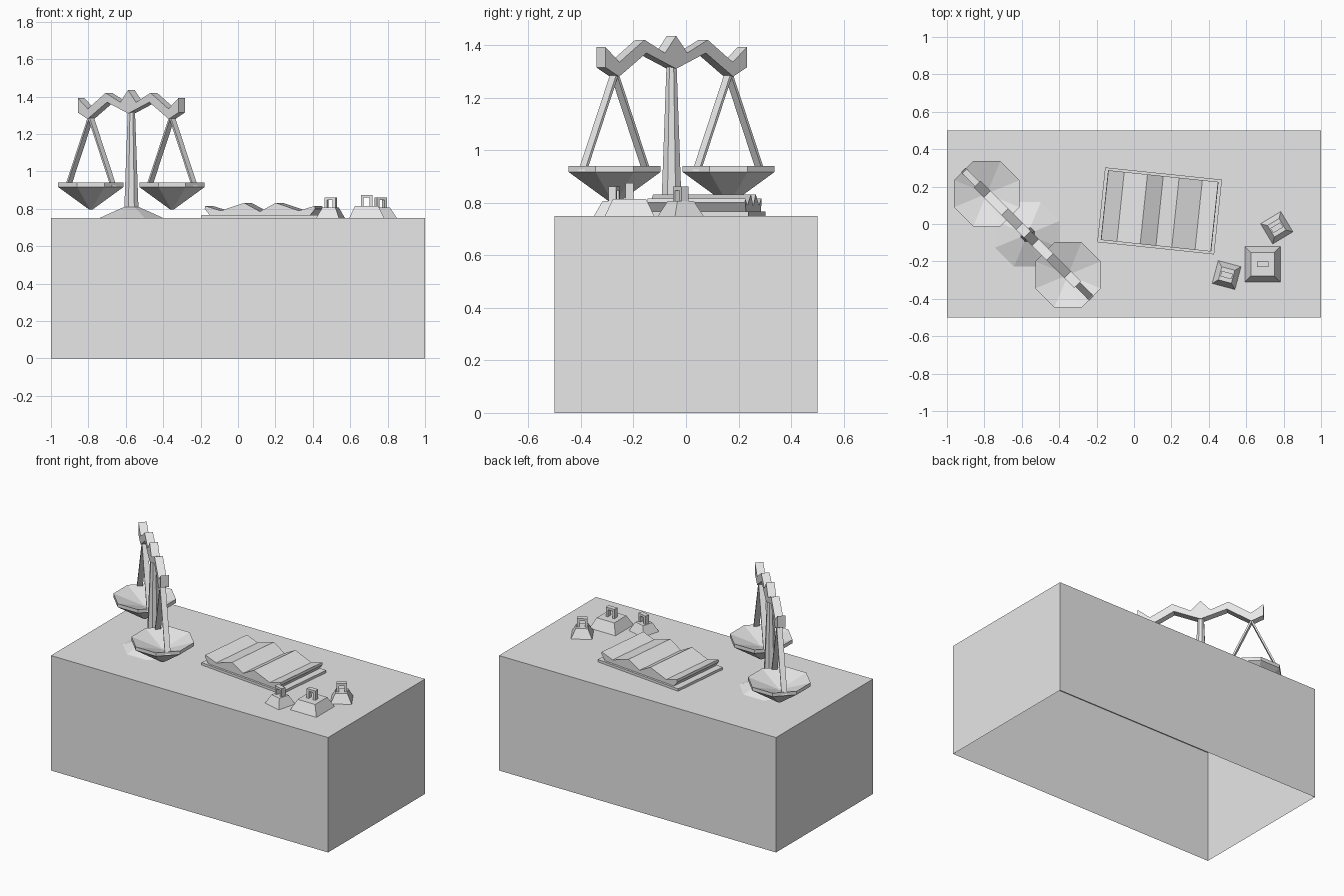
import bpy, bmesh, math
from mathutils import Matrix

if "Cube" in bpy.data.objects:
    bpy.data.objects.remove(bpy.data.objects["Cube"], do_unlink=True)

GREY = (0.8, 0.8, 0.8, 1)
mat = bpy.data.materials.new("plain grey")
mat.use_nodes = True
mat.diffuse_color = GREY
mat.node_tree.nodes["Principled BSDF"].inputs["Base Color"].default_value = GREY


def finish(name, bm, loc=(0, 0, 0), angle=0):
    bmesh.ops.recalc_face_normals(bm, faces=bm.faces)
    bm.transform(Matrix.Translation(loc) @ Matrix.Rotation(math.radians(angle), 4, 'Z'))
    mesh = bpy.data.meshes.new(name)
    bm.to_mesh(mesh)
    bm.free()
    mesh.materials.append(mat)
    obj = bpy.data.objects.new(name, mesh)
    bpy.context.collection.objects.link(obj)
    return obj


def prism(name, profile, depth, loc, angle=0):
    """Extrude an (x, z) outline along y."""
    bm = bmesh.new()
    face = bm.faces.new([bm.verts.new((x, -depth / 2, z)) for x, z in profile])
    out = bmesh.ops.extrude_face_region(bm, geom=[face])
    moved = [v for v in out["geom"] if isinstance(v, bmesh.types.BMVert)]
    bmesh.ops.translate(bm, verts=moved, vec=(0, depth, 0))
    if face.is_valid and not any(len(e.link_faces) == 1 for e in bm.edges):
        return finish(name, bm, loc, angle)
    bmesh.ops.holes_fill(bm, edges=[e for e in bm.edges if e.is_boundary], sides=0)
    return finish(name, bm, loc, angle)


def loft(name, sides, rings, loc, angle=0):
    """Stack of polygon rings (half width, z), capped at both ends."""
    bm = bmesh.new()
    loops = []
    for half, z in rings:
        r = half / math.cos(math.pi / sides)
        turn = [(i + 0.5) * math.tau / sides for i in range(sides)]
        loops.append([bm.verts.new((r * math.cos(t), r * math.sin(t), z)) for t in turn])
    for a, b in zip(loops, loops[1:]):
        for i in range(sides):
            j = (i + 1) % sides
            bm.faces.new((a[i], a[j], b[j], b[i]))
    bm.faces.new(loops[0])
    bm.faces.new(loops[-1])
    return finish(name, bm, loc, angle)


def mirrored(half):
    """Complete a right-hand outline that starts and ends on the axis."""
    return half + [(-x, z) for x, z in reversed(half) if x > 0]


# Counter: box open underneath
TOP = 0.75
bm = bmesh.new()
bmesh.ops.create_cube(bm, size=1)
bmesh.ops.scale(bm, verts=bm.verts, vec=(2, 1, TOP))
under = [f for f in bm.faces if f.normal.z < -0.5]
bmesh.ops.delete(bm, geom=under, context='FACES_ONLY')
finish("counter", bm, (0, 0, TOP / 2))

# Balance scale: foot, post and zigzag beam, set diagonally
CX, CY, ARM = -0.57, -0.055, 0.307
pivot = (CX, CY, 0)
loft("scale_foot", 8, [(0.173, TOP), (0.035, 0.812)], pivot)
loft("scale_post", 8, [(0.038, 0.80), (0.019, 1.33)], pivot)
beam = mirrored([(0, 1.435), (0.06, 1.37), (0.17, 1.42), (0.305, 1.335), (0.38, 1.392),
                 (0.38, 1.315), (ARM, 1.28), (0.16, 1.37), (0, 1.31)])
prism("scale_beam", beam, 0.05, pivot, -45)

# Pans, each hung on two slanted straps
for side, label in ((-1, "back"), (1, "front")):
    offset = side * ARM * math.sqrt(0.5)
    hang = (CX + offset, CY - offset, 0)
    loft(label + "_pan", 8, [(0.01, 0.797), (0.175, 0.917), (0.175, 0.94), (0.01, 0.88)], hang)
    for lean, which in ((-1, "inner"), (1, "outer")):
        foot = lean * side * 0.172
        strap = [(-0.006, 1.29), (0.006, 1.29), (foot + 0.006, 0.92), (foot - 0.006, 0.92)]
        prism(f"{label}_pan_{which}_strap", strap, 0.034, hang, -45)

# Open book: cover and wavy pages
book = (0.137, 0.07, TOP)
prism("book_cover", [(-0.314, 0), (0.314, 0), (0.314, 0.016), (-0.314, 0.016)], 0.402, book, -6)
pages = mirrored([(0, 0.036), (0.085, 0.082), (0.21, 0.04), (0.295, 0.066),
                  (0.297, 0.05), (0.27, 0.016), (0, 0.016)])
prism("book_pages", pages, 0.375, book, -6)

# Weights: tapered blocks with arched handles
weights = [("large", 0.688, -0.215, 0, 0.094, 0.063, 0.064, 0.125),
           ("left", 0.763, -0.02, 31, 0.063, 0.036, 0.057, 0.112),
           ("right", 0.495, -0.273, -15, 0.063, 0.036, 0.057, 0.112)]
for label, x, y, angle, low, high, body, crown in weights:
    loft(label + "_weight", 4, [(low, 0), (high, body)], (x, y, TOP), angle)
    arch = [(-0.031, body - 0.003), (-0.031, crown), (0.031, crown), (0.031, body - 0.003),
            (0.016, body - 0.003), (0.016, crown - 0.015),
            (-0.016, crown - 0.015), (-0.016, body - 0.003)]
    prism(label + "_weight_handle", arch, 0.03, (x, y, TOP), angle)
